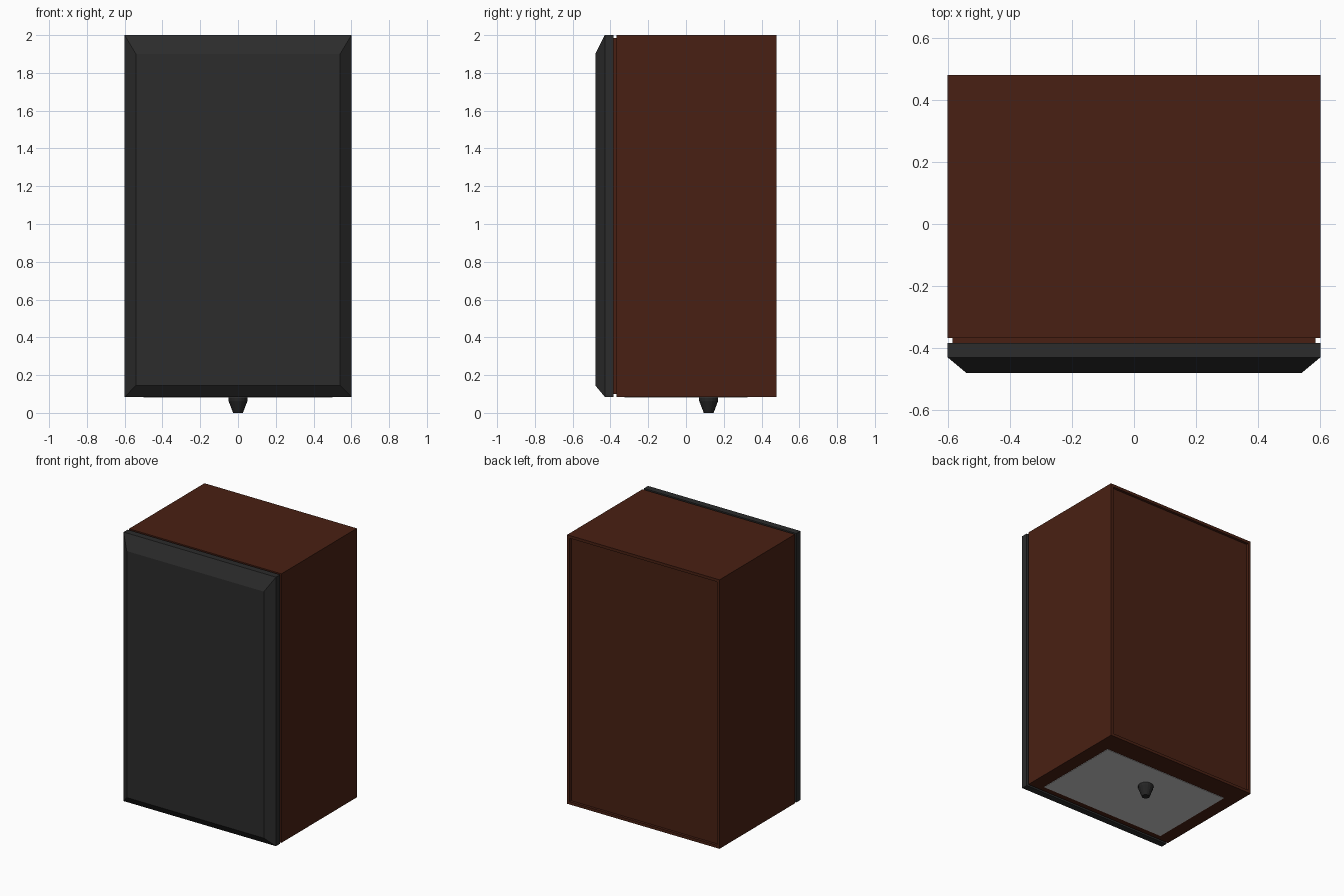
import bpy, bmesh, math

if "Cube" in bpy.data.objects:
    bpy.data.objects.remove(bpy.data.objects["Cube"])

def material(name, rgb):
    m = bpy.data.materials.new(name)
    m.diffuse_color = (*rgb, 1)
    m.use_nodes = True
    m.node_tree.nodes["Principled BSDF"].inputs["Base Color"].default_value = m.diffuse_color
    return m

wood = material("dark_wood", (0.066, 0.0145, 0.0065))
black = material("black_cloth", (0.025, 0.025, 0.025))
rubber = material("black_rubber", (0.018, 0.018, 0.018))

def finish(name, bm, mat=None):
    bmesh.ops.recalc_face_normals(bm, faces=bm.faces)
    me = bpy.data.meshes.new(name)
    bm.to_mesh(me)
    bm.free()
    ob = bpy.data.objects.new(name, me)
    bpy.context.collection.objects.link(ob)
    if mat:
        me.materials.append(mat)
    return ob

def loft(name, rings, mat=None):
    """Skin a stack of equal-length point rings and cap both ends."""
    bm = bmesh.new()
    loops = [[bm.verts.new(p) for p in ring] for ring in rings]
    n = len(loops[0])
    for a, b in zip(loops, loops[1:]):
        for i in range(n):
            j = (i + 1) % n
            bm.faces.new((a[i], a[j], b[j], b[i]))
    bm.faces.new(loops[0])
    bm.faces.new(loops[-1])
    return finish(name, bm, mat)

def rect(y, half, z0, z1):
    return [(-half, y, z0), (half, y, z0), (half, y, z1), (-half, y, z1)]

Z0, Z1, W = 0.085, 2.0, 0.6

# Cabinet: narrow groove neck at the front, shallow recessed panel at the back
loft("cabinet", [
    rect(-0.385, W - 0.015, Z0 + 0.015, Z1 - 0.015),
    rect(-0.368, W - 0.015, Z0 + 0.015, Z1 - 0.015),
    rect(-0.368, W, Z0, Z1),
    rect(0.48, W, Z0, Z1),
    rect(0.48, W - 0.02, Z0 + 0.02, Z1 - 0.02),
    rect(0.462, W - 0.02, Z0 + 0.02, Z1 - 0.02),
], wood)

# Front grille with chamfered edges
loft("front_grille", [
    rect(-0.384, W, Z0, Z1),
    rect(-0.43, W, Z0, Z1),
    rect(-0.48, 0.54, 0.145, 1.9),
], black)

# Plate under the cabinet
loft("base_plate", [
    [(-0.5, -0.325, z), (0.5, -0.325, z), (0.5, 0.325, z), (-0.5, 0.325, z)]
    for z in (0.082, 0.095)
])

# Tapered foot
def circle(r, z, n=16):
    return [(r * math.cos(2 * math.pi * i / n),
             0.12 + r * math.sin(2 * math.pi * i / n), z) for i in range(n)]

loft("foot", [circle(0.026, 0), circle(0.048, 0.058), circle(0.05, 0.064),
              circle(0.05, 0.09)], rubber)
